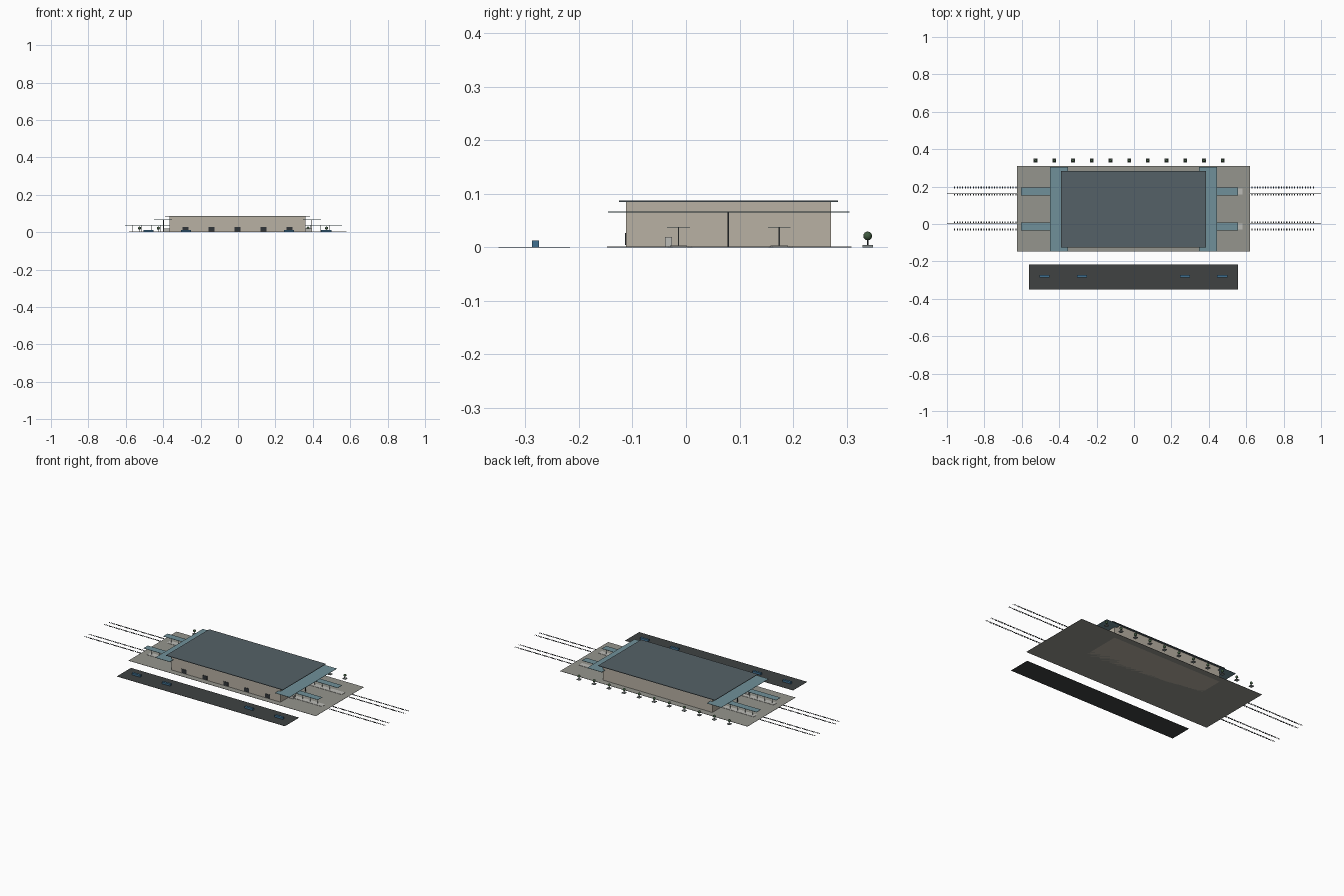
import bpy, bmesh
from mathutils import Matrix, Vector

if "Cube" in bpy.data.objects:
    bpy.data.objects.remove(bpy.data.objects["Cube"])


def mat(name, rgb):
    m = bpy.data.materials.new(name)
    m.diffuse_color = (*rgb, 1)
    m.use_nodes = True
    m.node_tree.nodes["Principled BSDF"].inputs["Base Color"].default_value = m.diffuse_color
    return m


PAVING = mat("paving", (0.30, 0.30, 0.27))
ASPHALT = mat("asphalt", (0.05, 0.055, 0.055))
STONE = mat("stone", (0.48, 0.44, 0.37))
ROOF = mat("roof", (0.09, 0.12, 0.135))
GLASS = mat("canopy_glass", (0.16, 0.28, 0.32))
DARK = mat("dark_metal", (0.03, 0.035, 0.04))
STEEL = mat("steel", (0.25, 0.28, 0.28))
LIGHT = mat("platform_concrete", (0.5, 0.5, 0.47))
BLUE = mat("vehicle_blue", (0.05, 0.16, 0.28))
GREEN = mat("foliage", (0.05, 0.10, 0.05))


def finish(name, bm, material):
    me = bpy.data.meshes.new(name)
    bm.to_mesh(me)
    bm.free()
    me.materials.append(material)
    ob = bpy.data.objects.new(name, me)
    bpy.context.collection.objects.link(ob)
    return ob


def boxes(name, material, items):
    """One object of boxes, each given as (x0, x1, y0, y1, z0, z1)."""
    bm = bmesh.new()
    for x0, x1, y0, y1, z0, z1 in items:
        c = Vector(((x0 + x1) / 2, (y0 + y1) / 2, (z0 + z1) / 2))
        m = Matrix.Translation(c) @ Matrix.Diagonal((x1 - x0, y1 - y0, z1 - z0, 1))
        bmesh.ops.create_cube(bm, size=1, matrix=m)
    return finish(name, bm, material)


def posts(name, material, items, r):
    """One object of round posts, each given as (x, y, z0, z1)."""
    bm = bmesh.new()
    for x, y, z0, z1 in items:
        bmesh.ops.create_cone(bm, cap_ends=True, segments=8, radius1=r, radius2=r,
                              depth=z1 - z0, matrix=Matrix.Translation((x, y, (z0 + z1) / 2)))
    return finish(name, bm, material)


# Ground slabs
boxes("plaza", PAVING, [(-0.625, 0.621, -0.147, 0.309, 0, 0.0015)])
boxes("road", ASPHALT, [(-0.561, 0.557, -0.35, -0.216, 0, 0.001)])

# Main hall, roof and front windows
boxes("hall", STONE, [(-0.365, 0.361, -0.112, 0.271, 0, 0.085)])
boxes("hall_roof", ROOF, [(-0.391, 0.386, -0.125, 0.284, 0.0845, 0.0875)])
boxes("front_windows", DARK,
      [(x - 0.016, x + 0.016, -0.114, -0.111, 0.004, 0.027)
       for x in (-0.28, -0.141, -0.002, 0.137, 0.276)])

# Entrance canopies over both ends of the hall
boxes("end_canopy", GLASS,
      [(x - 0.048, x + 0.048, -0.146, 0.305, 0.0648, 0.0665) for x in (-0.4, 0.396)])
boxes("end_canopy_post", DARK,
      [(x - 0.002, x + 0.002, 0.0775, 0.0805, 0.0015, 0.066) for x in (-0.398, 0.394)])
boxes("end_kiosk", LIGHT,
      [(x - 0.017, x + 0.017, -0.039, -0.026, 0.0015, 0.019) for x in (-0.382, 0.378)])

# Platforms with T-shaped shelters
PLAT_Y = (-0.014, 0.174)
boxes("platform", LIGHT,
      [(a, b, y - 0.016, y + 0.016, 0.001, 0.0032)
       for y in PLAT_Y for a, b in ((-0.584, -0.365), (0.361, 0.58))])
boxes("platform_canopy", GLASS,
      [(a, b, y - 0.021, y + 0.021, 0.0368, 0.0382)
       for y in PLAT_Y for a, b in ((-0.605, -0.365), (0.361, 0.556))])
posts("platform_post", STEEL,
      [(x, y, 0.003, 0.037) for y in PLAT_Y
       for x in (-0.565, -0.515, -0.465, -0.415, 0.39, 0.44, 0.49, 0.54)], 0.0012)

# Tracks beside each platform: rails and sleepers
TRACK_Y = [y + s * 0.0185 for y in (-0.011, 0.177) for s in (-1, 1)]
SPANS = ((-1.0, -0.625), (0.621, 1.0))
boxes("rails", DARK,
      [(a, b, y + s - 0.0006, y + s + 0.0006, 0.0006, 0.0018)
       for y in TRACK_Y for s in (-0.003, 0.003) for a, b in SPANS])
boxes("sleepers", DARK,
      [(s * x - 0.0028, s * x + 0.0028, y - 0.005, y + 0.005, 0, 0.0008)
       for y in TRACK_Y for s in (-1, 1)
       for x in [0.632 + 0.0142 * i for i in range(24)]])

# Parked vehicles
boxes("vehicles", BLUE,
      [(x - 0.027, x + 0.027, -0.287, -0.274, 0.001, 0.0125)
       for x in (-0.478, -0.278, 0.272, 0.472)])

# Row of planted trees behind the plaza
TREE_X = [-0.526 + 0.1 * i for i in range(11)]
TY = 0.339
boxes("planters", STEEL, [(x - 0.01, x + 0.01, TY - 0.01, TY + 0.01, 0, 0.004) for x in TREE_X])
posts("tree_trunks", DARK, [(x, TY, 0.004, 0.016) for x in TREE_X], 0.0012)
bm = bmesh.new()
for x in TREE_X:
    bmesh.ops.create_uvsphere(bm, u_segments=12, v_segments=8, radius=0.0082,
                              matrix=Matrix.Translation((x, TY, 0.0212)))
for f in bm.faces:
    f.smooth = True
finish("tree_crowns", bm, GREEN)
